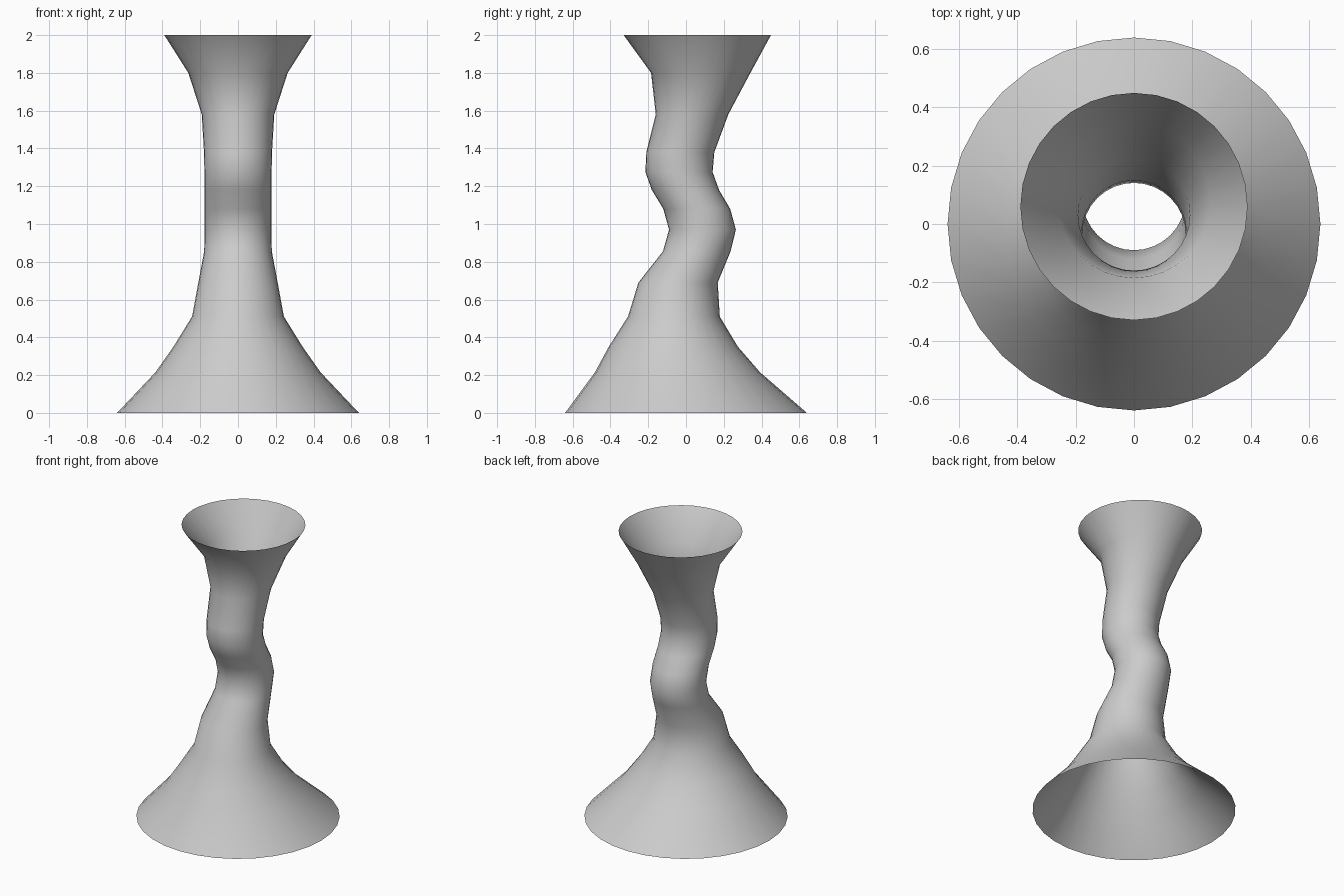
import bpy, bmesh
from math import cos, sin, pi

if "Cube" in bpy.data.objects:
    bpy.data.objects.remove(bpy.data.objects["Cube"])

SIDES = 32
# Rings up the stem: height, radius, y offset of the centre
RINGS = [
    (0.00, 0.640, 0.000), (0.215, 0.437, -0.045), (0.35, 0.342, -0.067),
    (0.51, 0.243, -0.064), (0.69, 0.210, -0.042), (0.855, 0.179, 0.057),
    (0.97, 0.177, 0.087), (1.08, 0.177, 0.057), (1.18, 0.178, -0.003),
    (1.275, 0.178, -0.037), (1.38, 0.180, -0.030), (1.58, 0.192, 0.032),
    (1.80, 0.263, 0.078), (2.00, 0.390, 0.060),
]

# Open flared tube with a wavy stem
bm = bmesh.new()
loops = [[bm.verts.new((r * cos(2 * pi * i / SIDES), y + r * sin(2 * pi * i / SIDES), z))
          for i in range(SIDES)] for z, r, y in RINGS]
for low, high in zip(loops, loops[1:]):
    for i in range(SIDES):
        j = (i + 1) % SIDES
        bm.faces.new((low[i], low[j], high[j], high[i])).smooth = True

mesh = bpy.data.meshes.new("wavy_stem")
bm.to_mesh(mesh)
bm.free()
stem = bpy.data.objects.new("wavy_stem", mesh)
bpy.context.collection.objects.link(stem)
